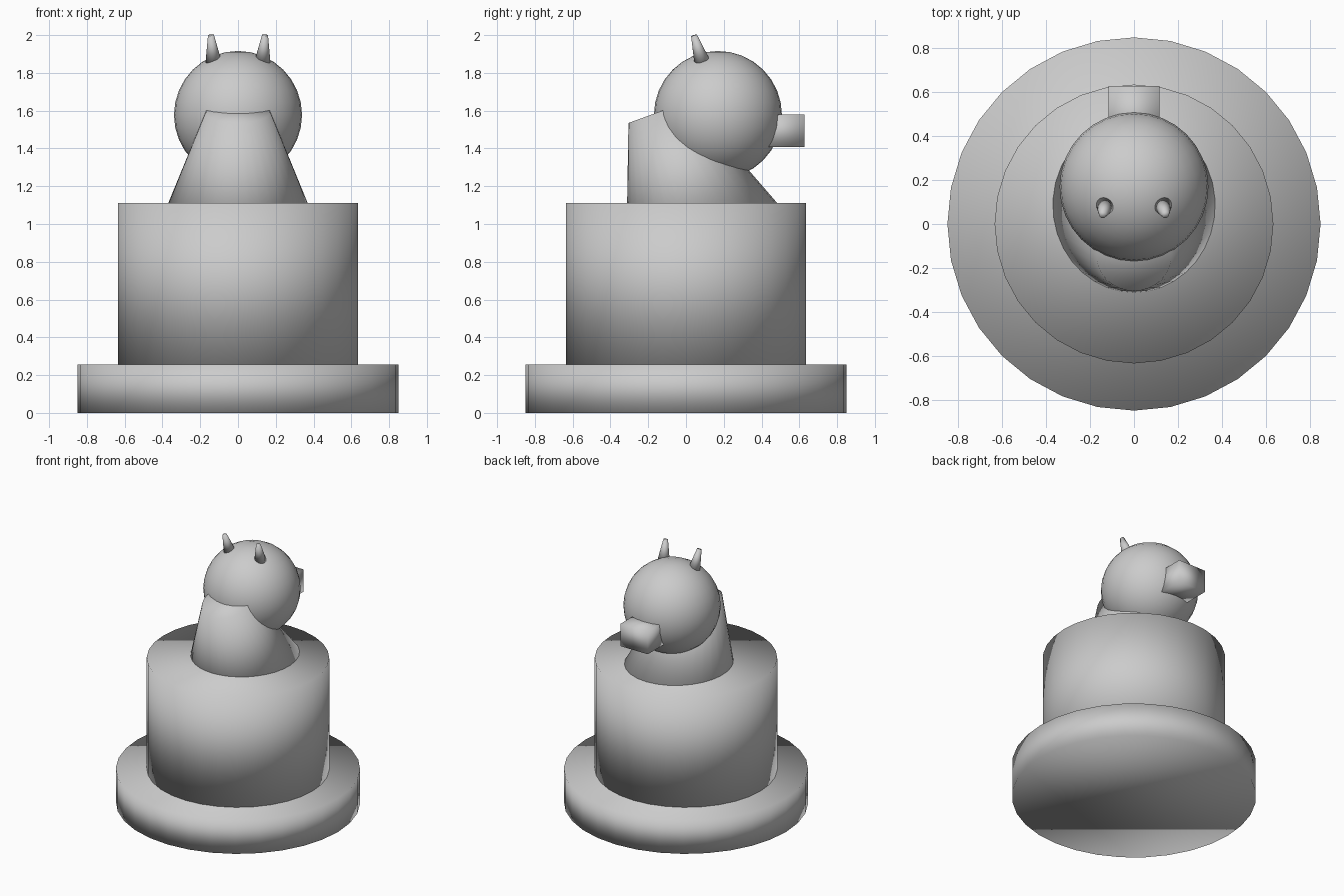
import bpy
from math import radians
from mathutils import Vector

if "Cube" in bpy.data.objects:
    bpy.data.objects.remove(bpy.data.objects["Cube"])


def finish(name):
    obj = bpy.context.object
    obj.name = name
    bpy.ops.object.shade_smooth()
    return obj


def cone_between(name, start, end, r_start, r_end, sides=32):
    """Cylinder or truncated cone running from start to end."""
    start, end = Vector(start), Vector(end)
    axis = end - start
    bpy.ops.mesh.primitive_cone_add(
        vertices=sides, radius1=r_start, radius2=r_end, depth=axis.length,
        location=(start + end) / 2,
        rotation=axis.to_track_quat('Z', 'Y').to_euler())
    return finish(name)


# Wide foot and drum
cone_between("foot", (0, 0, 0), (0, 0, 0.257), 0.85, 0.85)
cone_between("drum", (0, 0, 0.257), (0, 0, 1.11), 0.635, 0.635)

# Neck: truncated cone leaning forward, its lower end buried in the drum
lean = Vector((0, 0.342, -0.94))
neck_top = Vector((0, -0.145, 1.593))
cone_between("neck", neck_top + lean * 0.68, neck_top, 0.43, 0.17)

# Head
bpy.ops.mesh.primitive_uv_sphere_add(
    segments=32, ring_count=16, radius=0.339, location=(0, 0.169, 1.577))
finish("head")

# Snout block pointing backwards
bpy.ops.mesh.primitive_cube_add(size=1, location=(0, 0.50, 1.493))
bpy.context.object.scale = (0.232, 0.256, 0.172)
bpy.ops.object.transform_apply(location=False, rotation=False)
finish("snout")

# Pair of small horns
for side, label in ((-1, "left"), (1, "right")):
    cone_between("horn_" + label, (side * 0.13, 0.085, 1.86),
                 (side * 0.143, 0.042, 1.999), 0.042, 0.016)
